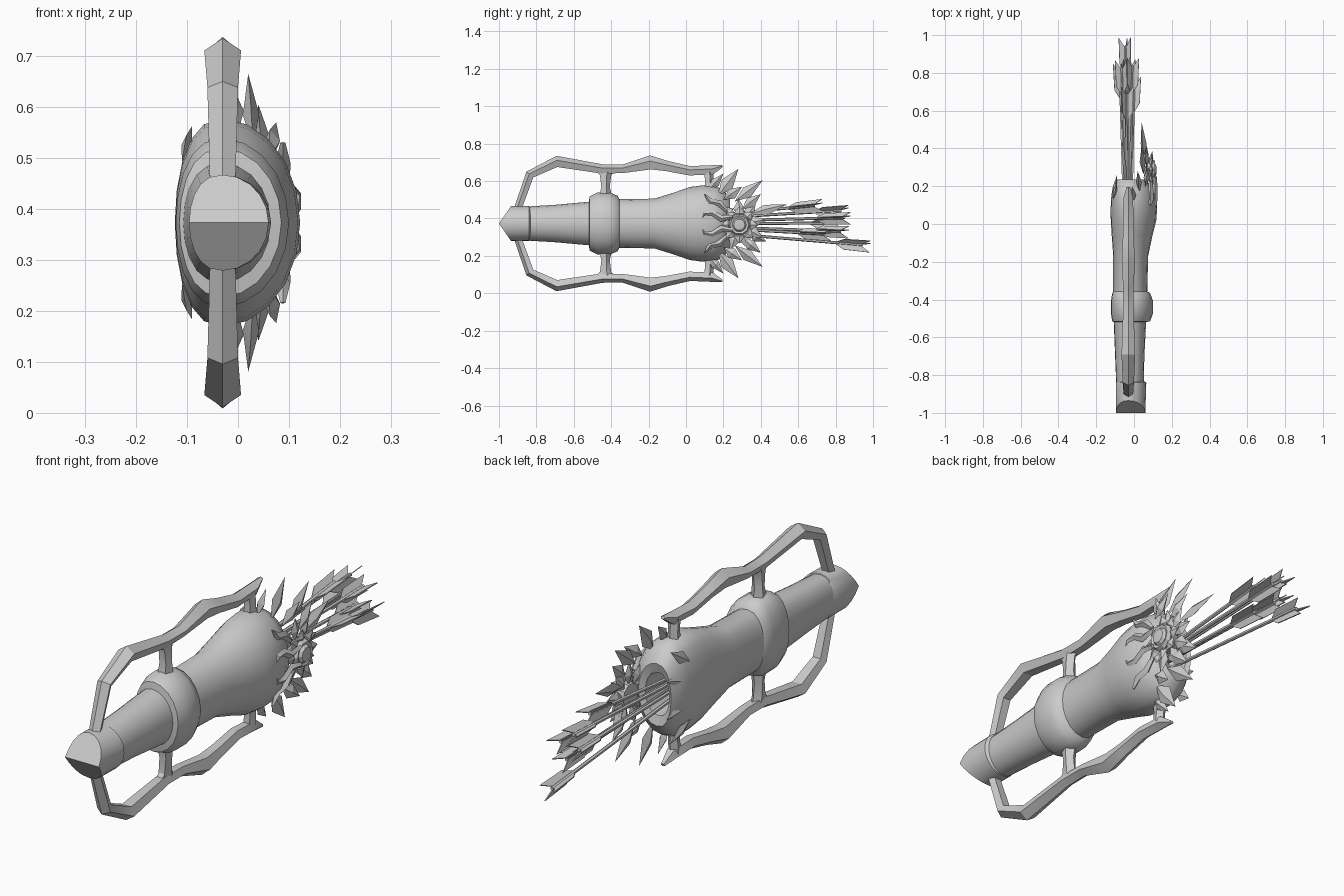
import bpy, bmesh, math
from mathutils import Vector

if "Cube" in bpy.data.objects:
    bpy.data.objects.remove(bpy.data.objects["Cube"])

CX, CZ = -0.03, 0.373   # long axis of the quiver
SIDES = 20

grey = bpy.data.materials.new("plain_grey")
grey.use_nodes = True
grey.diffuse_color = (0.6, 0.6, 0.6, 1)
grey.node_tree.nodes["Principled BSDF"].inputs["Base Color"].default_value = (0.6, 0.6, 0.6, 1)


def finish(name, bm, angle=35):
    bmesh.ops.recalc_face_normals(bm, faces=bm.faces)
    mesh = bpy.data.meshes.new(name)
    bm.to_mesh(mesh)
    bm.free()
    mesh.materials.append(grey)
    obj = bpy.data.objects.new(name, mesh)
    bpy.context.collection.objects.link(obj)
    bpy.ops.object.select_all(action='DESELECT')
    obj.select_set(True)
    bpy.context.view_layer.objects.active = obj
    bpy.ops.object.shade_smooth_by_angle(angle=math.radians(angle))
    return obj


def bridge(bm, a, b):
    n = len(a)
    for i in range(n):
        bm.faces.new((a[i], a[(i + 1) % n], b[(i + 1) % n], b[i]))


def ring(bm, y, left, right, half):
    """Lopsided oval: flatter towards -x, rounder towards +x."""
    out = []
    for i in range(SIDES):
        a = 2 * math.pi * i / SIDES
        s = math.sin(a)
        x = s * right if s > 0 else -left * abs(s) ** 0.8
        out.append(bm.verts.new((CX + x, y, CZ + half * math.cos(a))))
    return out


def loft(bm, sections):
    rings = [ring(bm, *s) for s in sections]
    for a, b in zip(rings, rings[1:]):
        bridge(bm, a, b)
    return rings


def sweep(bm, path, mirror=1, x0=CX, section=None):
    """Sweep a ridged section along points (y, z, thickness, width)."""
    section = section or [(.5, 0), (.1, .5), (-.5, .3), (-.5, -.3), (.1, -.5)]
    rings = []
    for i, (y, z, t, w) in enumerate(path):
        p, q = path[max(i - 1, 0)], path[min(i + 1, len(path) - 1)]
        d = Vector((q[0] - p[0], q[1] - p[1])).normalized()
        n = Vector((-d.y, d.x))
        rings.append([bm.verts.new((x0 + b * w, y + n.x * a * t,
                                    CZ + mirror * (z + n.y * a * t - CZ)))
                      for a, b in section])
    for a, b in zip(rings, rings[1:]):
        bridge(bm, a, b)
    bm.faces.new(rings[0])
    bm.faces.new(rings[-1])


def leaf(bm, base, tip, width, normal=(1, 0, 0), thick=0.012):
    """Pointed leaf with a raised fold along the middle."""
    base, tip = Vector(base), Vector(tip)
    d = tip - base
    side = d.cross(Vector(normal)).normalized()
    up = side.cross(d).normalized()
    mid = base + d * 0.45
    b, t, l, r, u, k = [bm.verts.new(p) for p in (
        base, tip, mid + side * width / 2, mid - side * width / 2, mid + up * thick, mid - up * thick)]
    for e, f in ((b, l), (l, t), (t, r), (r, b)):
        bm.faces.new((e, f, u))
        bm.faces.new((f, e, k))


# quiver body, tapering to the front, with a mouth sunk into the back
bm = bmesh.new()
rings = loft(bm, [(-.9, .062, .08, .088), (-.7, .07, .085, .1), (-.5, .078, .095, .118),
                  (-.36, .08, .1, .13), (-.17, .08, .105, .133), (-.06, .088, .128, .167),
                  (.02, .093, .148, .195), (.08, .094, .152, .203), (.15, .09, .146, .203),
                  (.2, .082, .125, .18), (.235, .066, .085, .13), (.225, .05, .06, .09),
                  (.05, .045, .05, .08)])
bm.faces.new(rings[-1])
finish("quiver_body", bm)

# swollen band around the middle
bm = bmesh.new()
rings = loft(bm, [(-.52, .076, .09, .115), (-.515, .085, .115, .145), (-.475, .092, .13, .165),
                  (-.405, .092, .13, .165), (-.365, .085, .115, .148), (-.355, .078, .098, .128)])
finish("middle_band", bm, 50)

# wedge shaped end cap
bm = bmesh.new()
rings = loft(bm, [(-.93, .066, .09, .094), (-.84, .066, .095, .094), (-.83, .06, .08, .085)])
edge = rings[0]
for v in edge:
    v.co.y = -1 + 0.065 * abs(v.co.z - CZ) / .094
for i in range(SIDES // 2):
    corners = [edge[i], edge[i + 1], edge[SIDES - i - 1], edge[(SIDES - i) % SIDES]]
    bm.faces.new(list(dict.fromkeys(corners)))
finish("end_cap", bm)

# two mirrored bow-shaped guards with their struts
guard = [(-.9, .45, .04, .05), (-.835, .635, .048, .06), (-.69, .705, .06, .072),
         (-.45, .665, .05, .055), (-.34, .665, .045, .055), (-.19, .7, .075, .07),
         (-.1, .68, .055, .06), (.02, .655, .05, .055), (.14, .66, .05, .05), (.195, .68, .012, .02)]
strut = [(-.43, .66, .11, .04), (-.43, .63, .06, .045), (-.43, .57, .045, .05), (-.43, .5, .075, .06)]
back_strut = [(.12, .66, .05, .045), (.125, .6, .045, .045), (.125, .53, .06, .05)]
for side, name in ((1, "upper"), (-1, "lower")):
    bm = bmesh.new()
    for path in (guard, strut, back_strut):
        sweep(bm, path, side)
    finish(name + "_guard", bm, 30)

# arrows: thin shafts with three swept-back feathers
arrow_ends = [(-.04, .73, .475), (-.065, .87, .445), (-.01, .88, .405), (-.075, .85, .375),
              (-.03, .87, .33), (-.045, .985, .255), (0, .78, .315)]
for k, end in enumerate(arrow_ends):
    end = Vector(end)
    start = Vector((CX + (end.x - CX) * .5, .08, CZ + (end.z - CZ) * .35))
    d = (end - start).normalized()
    u = d.cross(Vector((1, 0, 0))).normalized()
    v = d.cross(u)
    bm = bmesh.new()
    loops = []
    for p in (start, end - d * .04):
        loops.append([bm.verts.new(p + (u * math.cos(a) + v * math.sin(a)) * .008)
                      for a in (i * math.tau / 6 for i in range(6))])
    bridge(bm, *loops)
    bm.faces.new(loops[1])
    for i in range(3):
        a = i * math.tau / 3 + math.pi / 2 * (k % 2) + .3
        out = u * math.cos(a) + v * math.sin(a)
        flat = d.cross(out) * .002
        shape = [(-.19, .004), (-.14, .034), (0, .038), (-.05, .004)]
        sheets = [[bm.verts.new(end + d * s + out * h + flat * g) for s, h in shape] for g in (-1, 1)]
        bridge(bm, *sheets)
        bm.faces.new(sheets[0])
        bm.faces.new(sheets[1])
    finish("arrow_%d" % (k + 1), bm, 30)

# large leaves fanning out behind the flower, mirrored top and bottom
fan = [((.03, .17, .52), (.02, .28, .665), .075), ((.05, .26, .49), (.04, .41, .605), .065),
       ((.06, .33, .42), (.04, .54, .475), .06), ((.07, .3, .45), (.06, .4, .53), .06),
       ((.06, .2, .5), (.075, .3, .57), .06), ((.0, .12, .55), (-.01, .2, .64), .05)]
bm = bmesh.new()
for m in (1, -1):
    for base, tip, w in fan:
        if m < 0 and base[2] == .42:
            tip = (.04, .43, .47)
        leaf(bm, (base[0], base[1], CZ + m * (base[2] - CZ)),
             (tip[0], tip[1], CZ + m * (tip[2] - CZ)), w, (1, .2, .3 * m), .016)
    # small leaves hugging the far side of the mouth
    for y, dz, ty, tz in ((.13, .12, .23, .19), (.15, .05, .26, .08)):
        leaf(bm, (-.11, y, CZ + m * dz), (-.09, ty, CZ + m * tz), .05, (-1, 0, 0), .01)
finish("leaves", bm, 20)

# flower: a bevelled centre, inner petals and outer petals
FX, FY, FZ = .085, .285, .366
bm = bmesh.new()
loops = []
for x, r in ((-.03, .05), (.01, .058), (.025, .05), (.02, .038), (.032, .03), (.034, .012)):
    loops.append([bm.verts.new((FX + x, FY + r * math.cos(a), FZ + r * math.sin(a)))
                  for a in (i * math.tau / 10 for i in range(10))])
for a, b in zip(loops, loops[1:]):
    bridge(bm, a, b)
bm.faces.new(loops[0])
bm.faces.new(loops[-1])
for count, r0, r1, w, x0, x1, turn in ((8, .03, .1, .06, .0, .012, 0), (9, .04, .14, .06, -.02, -.02, .2)):
    for i in range(count):
        a = i * math.tau / count + turn
        c, s = math.cos(a), math.sin(a)
        leaf(bm, (FX + x0, FY + r0 * c, FZ + r0 * s), (FX + x1, FY + r1 * c, FZ + r1 * s), w)
finish("flower", bm, 20)

# curling tendrils lying on the body beside the flower
flat_section = [(.5, 0), (0, .5), (-.5, 0), (0, -.5)]
bm = bmesh.new()
for m in (1, -1):
    sweep(bm, [(.25, .41, .02, .02), (.19, .4, .035, .024), (.14, .43, .03, .024),
               (.1, .425, .022, .02), (.085, .4, .006, .01)], m, .112, flat_section)
    sweep(bm, [(.22, .44, .02, .02), (.18, .48, .035, .03), (.13, .49, .035, .03),
               (.1, .53, .006, .01)], m, .088, flat_section)
finish("tendrils", bm, 40)
